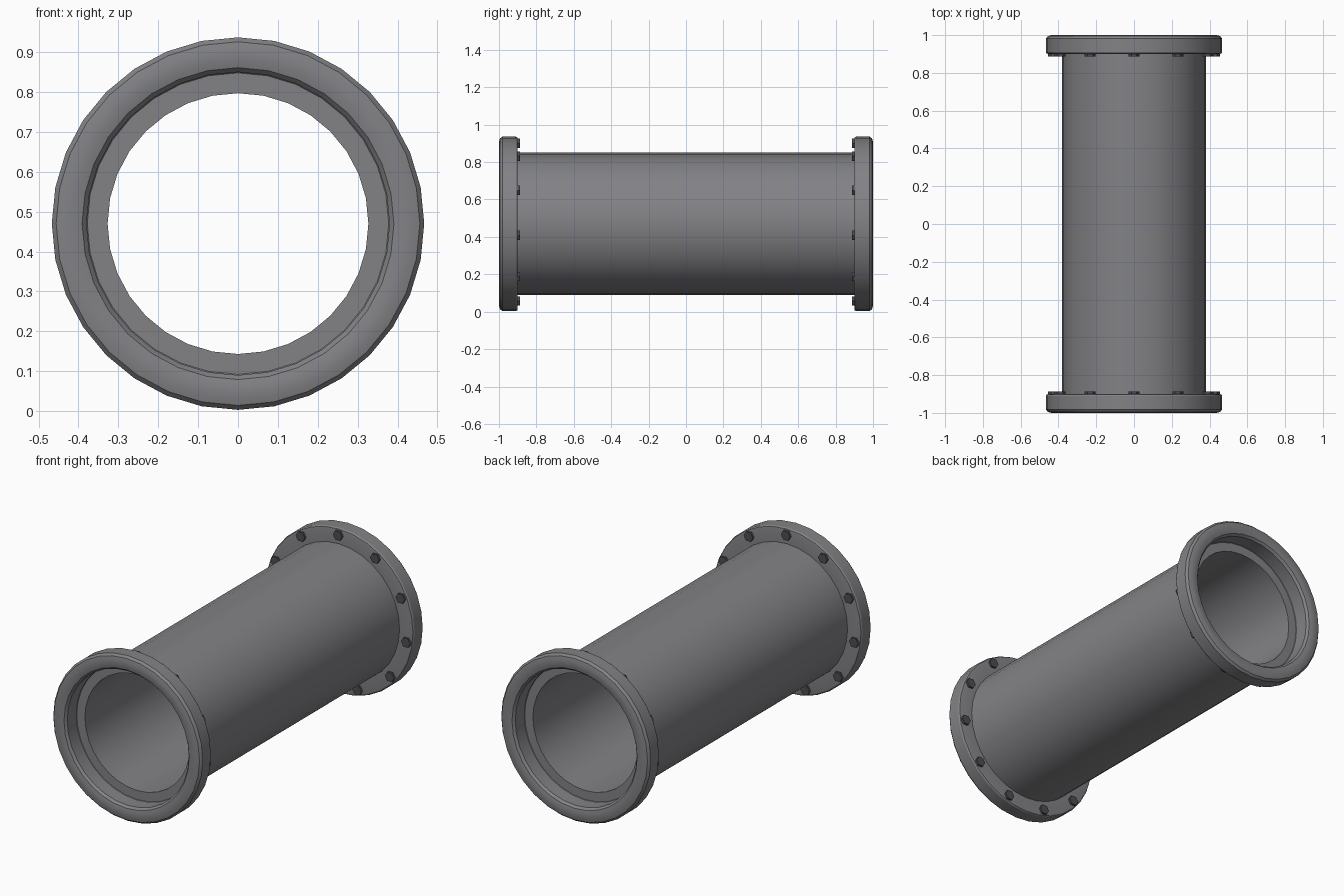
import bpy, bmesh, math
from mathutils import Matrix, Vector

if "Cube" in bpy.data.objects:
    bpy.data.objects.remove(bpy.data.objects["Cube"])

CZ = 0.47        # height of the pipe axis
SIDES = 32
BOLTS = 11


def material(name, rgb):
    m = bpy.data.materials.new(name)
    m.diffuse_color = (*rgb, 1)
    m.use_nodes = True
    m.node_tree.nodes["Principled BSDF"].inputs["Base Color"].default_value = m.diffuse_color
    return m


steel = material("grey steel", (0.225, 0.225, 0.24))
dark = material("dark bolt steel", (0.075, 0.075, 0.085))


def finish(bm, name, mat, smooth):
    bmesh.ops.recalc_face_normals(bm, faces=bm.faces)
    me = bpy.data.meshes.new(name)
    bm.to_mesh(me)
    bm.free()
    me.materials.append(mat)
    ob = bpy.data.objects.new(name, me)
    bpy.context.collection.objects.link(ob)
    if smooth:
        bpy.ops.object.select_all(action='DESELECT')
        ob.select_set(True)
        bpy.context.view_layer.objects.active = ob
        bpy.ops.object.shade_smooth_by_angle(angle=math.radians(30))
    return ob


def revolve(name, profile, mat):
    """Spin a closed (radius, y) profile round the pipe axis."""
    bm = bmesh.new()
    rings = []
    for i in range(SIDES):
        a = 2 * math.pi * i / SIDES
        rings.append([bm.verts.new((r * math.sin(a), y, CZ + r * math.cos(a)))
                      for r, y in profile])
    n = len(profile)
    for i in range(SIDES):
        p, q = rings[i], rings[(i + 1) % SIDES]
        for j in range(n):
            k = (j + 1) % n
            bm.faces.new((p[j], p[k], q[k], q[j]))
    return finish(bm, name, mat, True)


# Hollow pipe, its ends recessed inside the flanges
revolve("pipe", [(0.38, -0.9), (0.38, 0.9), (0.327, 0.9), (0.327, -0.9)], steel)

# Flange section: flat back, rounded outer lip
FLANGE = [(0.378, 0.90), (0.452, 0.90), (0.462, 0.902), (0.467, 0.91),
          (0.467, 0.982), (0.456, 0.995), (0.436, 1.0), (0.411, 1.0),
          (0.391, 0.995), (0.38, 0.982), (0.38, 0.902)]

for side, label in ((-1, "front"), (1, "back")):
    revolve(label + "_flange", [(r, side * y) for r, y in FLANGE], steel)

    # Ring of hexagonal bolt heads on the inner face of the flange
    bm = bmesh.new()
    for i in range(BOLTS):
        a = 2 * math.pi * i / BOLTS
        pos = Vector((0.43 * math.sin(a), side * 0.9, CZ + 0.43 * math.cos(a)))
        bmesh.ops.create_cone(
            bm, cap_ends=True, segments=6, radius1=0.029, radius2=0.029, depth=0.024,
            matrix=Matrix.Translation(pos) @ Matrix.Rotation(math.pi / 2, 4, 'X')
            @ Matrix.Rotation(math.pi / 2, 4, 'Z'))
    finish(bm, label + "_bolts", dark, False)
